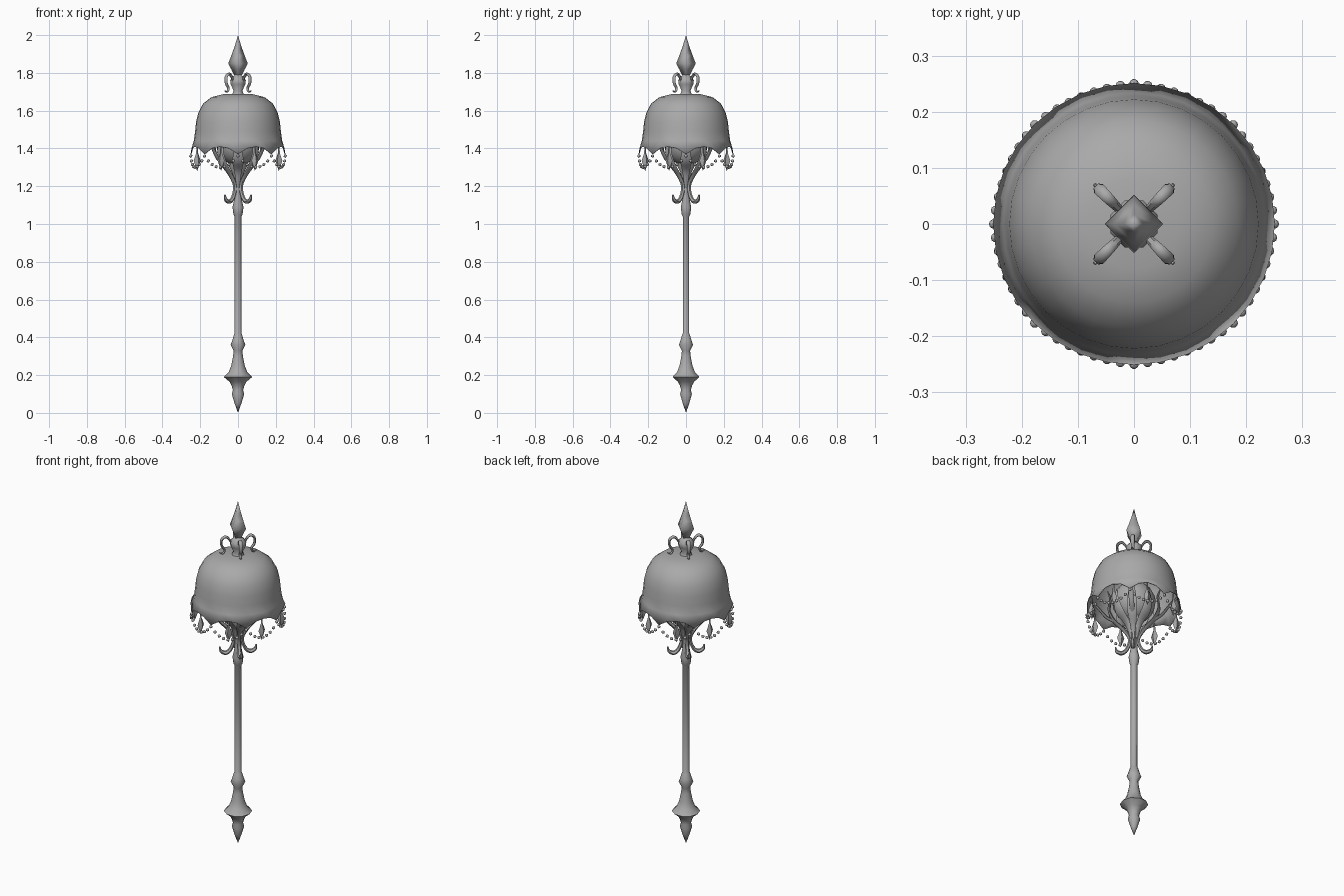
import bpy, bmesh, math
from mathutils import Vector, Matrix

if "Cube" in bpy.data.objects:
    bpy.data.objects.remove(bpy.data.objects["Cube"])

grey = bpy.data.materials.new("plain_grey")
grey.diffuse_color = (0.4, 0.4, 0.4, 1)
grey.use_nodes = True
grey.node_tree.nodes["Principled BSDF"].inputs["Base Color"].default_value = grey.diffuse_color


def finish(name, bm, angle=50):
    bmesh.ops.recalc_face_normals(bm, faces=bm.faces)
    me = bpy.data.meshes.new(name)
    bm.to_mesh(me)
    bm.free()
    ob = bpy.data.objects.new(name, me)
    bpy.context.collection.objects.link(ob)
    me.materials.append(grey)
    bpy.ops.object.select_all(action='DESELECT')
    ob.select_set(True)
    bpy.context.view_layer.objects.active = ob
    bpy.ops.object.shade_smooth_by_angle(angle=math.radians(angle))
    return ob


def add_lathe(bm, profile, sides, turn=0.0, shift=None):
    """Revolve (r, z) points; shift(i, ring) can move a vertex in z."""
    rings = []
    for j, (r, z) in enumerate(profile):
        if r < 1e-4:
            rings.append([bm.verts.new((0, 0, z))] * sides)
            continue
        ring = []
        for i in range(sides):
            a = turn + math.tau * i / sides
            dz = shift(i, j) if shift else 0
            ring.append(bm.verts.new((r * math.cos(a), r * math.sin(a), z + dz)))
        rings.append(ring)
    for a, b in zip(rings, rings[1:]):
        for i in range(sides):
            k = (i + 1) % sides
            quad = list(dict.fromkeys([a[i], a[k], b[k], b[i]]))
            if len(quad) > 2:
                bm.faces.new(quad)


def lathe(name, profile, sides, turn=0.0, shift=None, angle=50):
    bm = bmesh.new()
    add_lathe(bm, profile, sides, turn, shift)
    return finish(name, bm, angle)


def smooth_path(pts, steps=3):
    """Catmull-Rom through (r, z, width, thickness) points."""
    p = [Vector(q) for q in pts]
    p = [2 * p[0] - p[1]] + p + [2 * p[-1] - p[-2]]
    out = []
    for i in range(1, len(p) - 2):
        a, b, c, d = p[i - 1:i + 3]
        for s in range(steps):
            t = s / steps
            out.append(0.5 * (2 * b + (c - a) * t + (2 * a - 5 * b + 4 * c - d) * t * t
                              + (3 * b - a - 3 * c + d) * t ** 3))
    return out + [p[-2]]


def radial_sweep(name, pts, count, turn, sides=6):
    """Sweep an oval along a path in the r-z plane, repeated around z."""
    bm = bmesh.new()
    path = smooth_path(pts)
    for n in range(count):
        rot = Matrix.Rotation(turn + math.tau * n / count, 3, 'Z')
        rings = []
        for i, q in enumerate(path):
            d = path[min(i + 1, len(path) - 1)] - path[max(i - 1, 0)]
            tan = Vector((d[0], 0, d[1])).normalized()
            nor = Vector((-tan.z, 0, tan.x))
            ring = []
            for s in range(sides):
                a = math.tau * s / sides
                co = Vector((q[0], 0, q[1])) + nor * (q[3] * math.sin(a))
                co.y += q[2] * math.cos(a)
                ring.append(bm.verts.new(rot @ co))
            rings.append(ring)
        for a, b in zip(rings, rings[1:]):
            for s in range(sides):
                k = (s + 1) % sides
                bm.faces.new((a[s], a[k], b[k], b[s]))
        bm.faces.new(rings[0])
        bm.faces.new(rings[-1])
    return finish(name, bm)


# Staff: pointed foot, flared knob, collar, rod and upper collar
lathe("staff", [(0, 0), (0.018, 0.05), (0.033, 0.1), (0.027, 0.12), (0.034, 0.145),
                (0.045, 0.165), (0.075, 0.19), (0.05, 0.215), (0.036, 0.25), (0.026, 0.3),
                (0.023, 0.33), (0.039, 0.36), (0.03, 0.385), (0.021, 0.415), (0.018, 0.42),
                (0.018, 1.04), (0.024, 1.05), (0.029, 1.09), (0.02, 1.13), (0.018, 1.2),
                (0.03, 1.27), (0.05, 1.31), (0.05, 1.33), (0, 1.33)], 10)

# Globe under the shade
lathe("globe", [(0, 1.31)] + [(0.115 * math.sin(math.pi * i / 10),
      1.425 - 0.115 * math.cos(math.pi * i / 10)) for i in range(1, 10)] + [(0, 1.54)], 16)

# Shade with eight scallops; odd corners of the hem are raised
shade = lathe("shade", [(0, 1.69), (0.08, 1.687), (0.14, 1.672), (0.185, 1.637),
                        (0.21, 1.59), (0.222, 1.54), (0.227, 1.49), (0.234, 1.44),
                        (0.251, 1.37)], 32, 0,
              lambda i, j: 0.04 * abs(math.sin(math.pi * i / 4)) ** 0.7 if j == 8 else 0)
mod = shade.modifiers.new("thickness", 'SOLIDIFY')
mod.thickness = 0.004
mod.offset = -1

# Four arms: lower scroll, waist, then leaf embracing the globe
radial_sweep("arm", [(0.098, 1.155, 0.004, 0.004), (0.092, 1.13, 0.012, 0.009),
                     (0.065, 1.118, 0.014, 0.011), (0.038, 1.14, 0.012, 0.01),
                     (0.022, 1.2, 0.011, 0.01), (0.055, 1.26, 0.016, 0.01),
                     (0.105, 1.315, 0.026, 0.009), (0.132, 1.38, 0.024, 0.008),
                     (0.126, 1.45, 0.014, 0.007), (0.14, 1.5, 0.003, 0.003)], 4, math.pi / 4)

# Small leaves between the arms
radial_sweep("cup_leaf", [(0.018, 1.2, 0.008, 0.005), (0.045, 1.28, 0.02, 0.006),
                          (0.1, 1.335, 0.03, 0.006), (0.122, 1.4, 0.018, 0.005),
                          (0.12, 1.46, 0.003, 0.003)], 4, 0)

# Outer brackets reaching from the cup to the scallop points
radial_sweep("bracket", [(0.1, 1.31, 0.012, 0.008), (0.15, 1.345, 0.014, 0.007),
                         (0.19, 1.4, 0.012, 0.006), (0.228, 1.44, 0.008, 0.005)],
             4, math.pi / 4)

# Diamond pendants hanging at the scallop peaks
bm = bmesh.new()
for n in range(8):
    a = math.pi / 8 + n * math.pi / 4
    part = bmesh.new()
    add_lathe(part, [(0, 1.28), (0.02, 1.335), (0.006, 1.375), (0.004, 1.415), (0, 1.416)], 4, a)
    part.transform(Matrix.Translation((0.234 * math.cos(a), 0.234 * math.sin(a), 0)))
    tmp = bpy.data.meshes.new("tmp")
    part.to_mesh(tmp)
    part.free()
    bm.from_mesh(tmp)
    bpy.data.meshes.remove(tmp)
finish("pendants", bm, 30)

# Bead swags between neighbouring scallop points
bm = bmesh.new()
for n in range(8):
    for k in range(8):
        t = k / 8
        a = (n + t) * math.pi / 4
        sag = 4 * t * (1 - t)
        r = 0.25 - 0.005 * sag
        loc = Matrix.Translation((r * math.cos(a), r * math.sin(a), 1.36 - 0.06 * sag))
        bmesh.ops.create_icosphere(bm, subdivisions=1, radius=0.0095, matrix=loc)
finish("bead_swags", bm)

# Finial: vase on the shade, then a four-sided spike
lathe("finial_vase", [(0, 1.68), (0.035, 1.685), (0.025, 1.705), (0.042, 1.74),
                      (0.045, 1.762), (0.03, 1.78), (0.018, 1.79), (0, 1.795)], 8, math.pi / 8)
lathe("finial_spike", [(0, 1.775), (0.022, 1.79), (0.036, 1.82), (0.052, 1.85),
                       (0.036, 1.89), (0.018, 1.94), (0, 2.0)], 4, 0, None, 95)

# Four curled handles around the vase
radial_sweep("finial_curl", [(0.03, 1.73, 0.006, 0.005), (0.042, 1.77, 0.008, 0.006),
                             (0.065, 1.795, 0.01, 0.007), (0.088, 1.78, 0.011, 0.007),
                             (0.088, 1.745, 0.01, 0.007), (0.072, 1.72, 0.009, 0.006),
                             (0.08, 1.7, 0.007, 0.005), (0.1, 1.705, 0.003, 0.003)],
             4, math.pi / 4)
